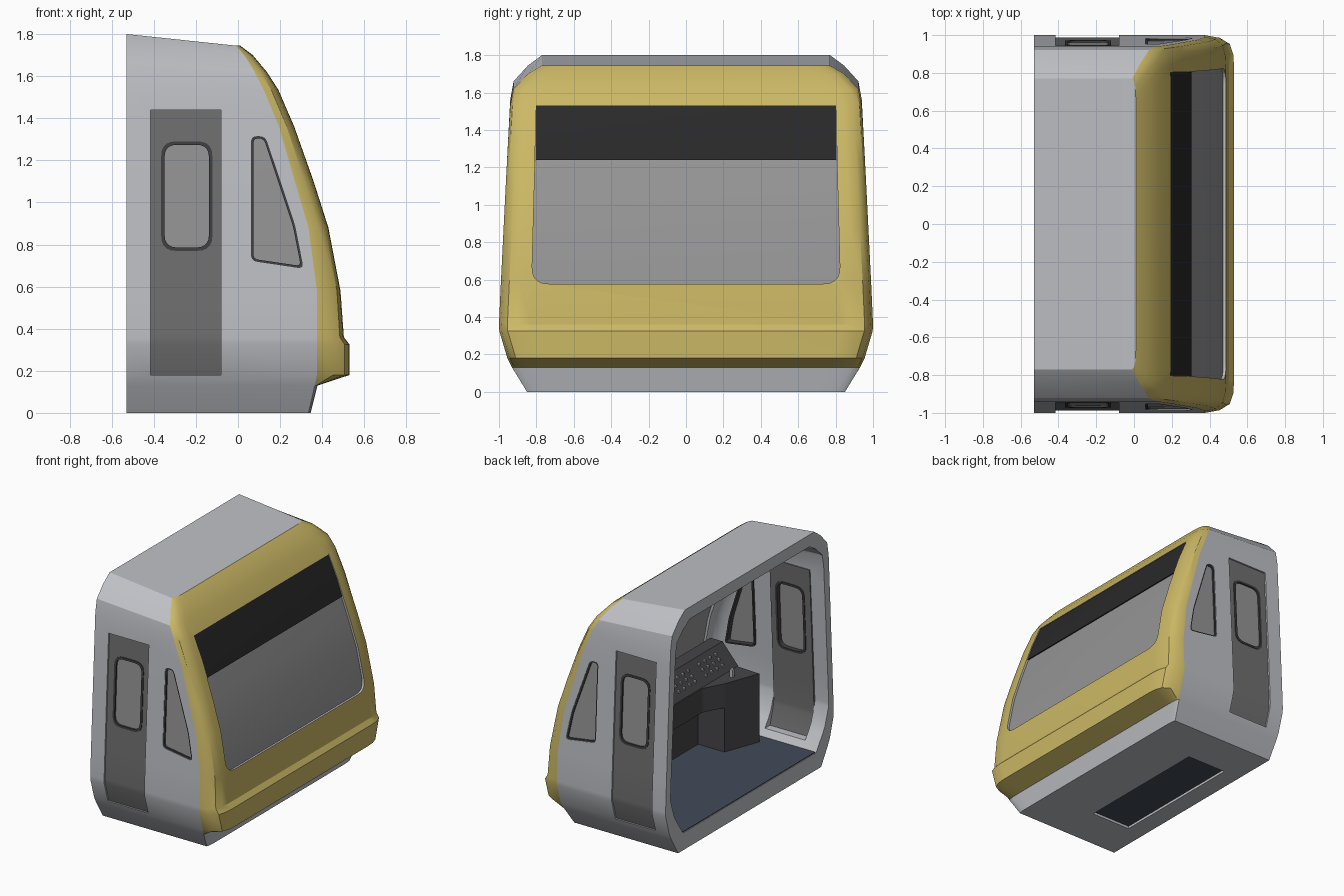
import bpy, bmesh, math
from mathutils import Vector

if "Cube" in bpy.data.objects:
    bpy.data.objects.remove(bpy.data.objects["Cube"])

def material(name, rgb):
    m = bpy.data.materials.new(name)
    m.diffuse_color = (*rgb, 1)
    m.use_nodes = True
    m.node_tree.nodes["Principled BSDF"].inputs["Base Color"].default_value = m.diffuse_color
    return m

GREY = material("body_grey", (.52, .53, .56))
YELLOW = material("mask_yellow", (.60, .48, .13))
DOOR = material("door_grey", (.16, .16, .16))
DARK = material("dark_trim", (.05, .05, .055))
GLASS = material("glass_grey", (.30, .30, .30))
TINT = material("tinted_band", (.022, .022, .022))
NAVY = material("floor_navy", (.055, .07, .10))
DESK = material("desk_dark", (.06, .06, .065))
BUTTON = material("button_light", (.5, .5, .5))

def finish(name, bm, mats=()):
    bmesh.ops.recalc_face_normals(bm, faces=bm.faces)
    me = bpy.data.meshes.new(name)
    bm.to_mesh(me)
    bm.free()
    for m in mats:
        me.materials.append(m)
    ob = bpy.data.objects.new(name, me)
    bpy.context.collection.objects.link(ob)
    return ob

# cab rows: z at front, z at back, half width, mask boundary x, nose x
ROWS = [(0, 0, .85, .335, .345), (.13, .13, .93, .365, .378), (.18, .18, .955, .375, .53),
        (.325, .325, .998, .375, .53), (.36, .36, 1.0, .375, .503), (.58, .58, .99, .375, .487),
        (.88, .88, .975, .335, .43), (1.1, 1.1, .964, .27, .36), (1.36, 1.37, .95, .195, .268),
        (1.53, 1.56, .94, .125, .195), (1.62, 1.66, .922, .08, .137), (1.70, 1.745, .845, .03, .07),
        (1.745, 1.8, .77, -.01, .01)]

def skin(name, t=0, back=-.53, lift=False, mats=()):
    """Closed cab volume, inset by t; lift also raises the floor and lowers the roof."""
    bm = bmesh.new()
    grid = []
    for zf, zb, ys, xb, xf in ROWS:
        ys, xb, xf = ys - t, xb - t, xf - t
        d = xf - xb
        half = [(back, ys, zb), (xb, ys, zf), (xb + .5 * d, ys - .012, zf),
                (xb + .85 * d, ys - .045, zf), (xb + .97 * d, ys - .10, zf),
                (xf, ys - .17, zf)]
        path = half + [(x, -y, z) for x, y, z in reversed(half)]
        if lift:
            path = [(x, y, .13 + z * .885) for x, y, z in path]
        grid.append([bm.verts.new(p) for p in path])
    n = len(grid[0])
    for r, (a, b) in enumerate(zip(grid, grid[1:])):
        for i in range(n - 1):
            f = bm.faces.new((a[i], a[i + 1], b[i + 1], b[i]))
            if mats and r >= 1 and 1 <= i < n - 2:
                f.material_index = 1
    for row in (grid[0], grid[-1]):
        for i in range(n // 2 - 1):
            bm.faces.new((row[i], row[i + 1], row[n - 2 - i], row[n - 1 - i]))
    bm.faces.new([r[0] for r in grid] + [r[-1] for r in reversed(grid)])
    return finish(name, bm, mats)

def prism(name, pts, axis, lo, hi, mats=()):
    """Extrude a 2D outline along one axis."""
    bm = bmesh.new()
    put = {'x': lambda a, b, h: (h, a, b), 'y': lambda a, b, h: (a, h, b),
           'z': lambda a, b, h: (a, b, h)}[axis]
    low, top = [[bm.verts.new(put(a, b, h)) for a, b in pts] for h in (lo, hi)]
    bm.faces.new(low)
    bm.faces.new(top)
    for i in range(len(pts)):
        j = (i + 1) % len(pts)
        bm.faces.new((low[i], low[j], top[j], top[i]))
    return finish(name, bm, mats)

def rect(a0, a1, b0, b1):
    return [(a0, b0), (a1, b0), (a1, b1), (a0, b1)]

def rounded(pts, r, seg=5):
    out = []
    for i, p in enumerate(pts):
        p, a, b = Vector(p), Vector(pts[i - 1]), Vector(pts[(i + 1) % len(pts)])
        s, e = p + (a - p).normalized() * r, p + (b - p).normalized() * r
        for k in range(seg + 1):
            u = k / seg
            out.append(tuple(s * (1 - u) ** 2 + p * 2 * u * (1 - u) + e * u * u))
    return out

def inset(pts, t):
    """Shrink a counter-clockwise outline."""
    out = []
    for i, p in enumerate(pts):
        p = Vector(p)
        d1 = (p - Vector(pts[i - 1])).normalized()
        d2 = (Vector(pts[(i + 1) % len(pts)]) - p).normalized()
        n1, n2 = Vector((-d1.y, d1.x)), Vector((-d2.y, d2.x))
        out.append(tuple(p + (n1 + n2) * t / (1 + n1.dot(n2))))
    return out

def boolean(ob, cutter, op='DIFFERENCE'):
    m = ob.modifiers.new("cut", 'BOOLEAN')
    m.object, m.operation, m.solver = cutter, op, 'EXACT'
    bpy.context.view_layer.objects.active = ob
    bpy.ops.object.modifier_apply(modifier="cut")
    bpy.data.objects.remove(cutter)

def smooth(ob, angle=32):
    bpy.ops.object.select_all(action='DESELECT')
    ob.select_set(True)
    bpy.context.view_layer.objects.active = ob
    bpy.ops.object.shade_smooth_by_angle(angle=math.radians(angle))

def panel(name, outline, axis, span, t1, t2, mat, hole=None):
    """Piece of cab skin between insets t1 and t2, trimmed to an outline."""
    ob = skin(name, t1, mats=(mat,))
    boolean(ob, prism("trim", outline, axis, *span), 'INTERSECT')
    boolean(ob, skin("inner", t2, back=-.7))
    if hole:
        boolean(ob, prism("hole", hole, axis, *span))
    smooth(ob)
    return ob

# outlines of the openings
SIDE, FRONT = (-1.2, 1.2), (.04, .8)
door = rect(-.415, -.08, .18, 1.44)
door_win = rect(-.365, -.122, .77, 1.29)
side_win = [(.062, .722), (.312, .685), (.272, .89), (.13, 1.315), (.062, 1.315)]
lower = rounded([(-.825, .578), (.825, .578), (.807, 1.24), (-.807, 1.24)], .09)
screen = lower[:12] + [(.807, 1.24), (.803, 1.53), (-.803, 1.53), (-.807, 1.24)]
lower = lower[:12] + [(.807, 1.24), (-.807, 1.24)]
door_out, door_in = rounded(door_win, .07), rounded(inset(door_win, .016), .06)
side_out, side_in = rounded(side_win, .03), rounded(inset(side_win, .011), .024)

# hollow cab shell with all openings
shell = skin("cab_shell", mats=(GREY, YELLOW))
boolean(shell, skin("hollow", .06, back=-.7, lift=True))
boolean(shell, prism("c", door, 'y', *SIDE))
boolean(shell, prism("c", side_out, 'y', *SIDE))
boolean(shell, prism("c", screen, 'x', *FRONT))
boolean(shell, prism("c", rect(-.39, -.065, -.525, .525), 'z', -.1, .03))

# split the yellow front mask from the grey body
mask = shell.copy()
mask.data = shell.data.copy()
mask.name = "front_mask"
bpy.context.collection.objects.link(mask)
for ob, keep in ((shell, 0), (mask, 1)):
    bm = bmesh.new()
    bm.from_mesh(ob.data)
    bmesh.ops.delete(bm, geom=[f for f in bm.faces if f.material_index != keep], context='FACES')
    bm.to_mesh(ob.data)
    bm.free()
    smooth(ob)

# doors, windows and windscreen
panel("side_doors", door, 'y', SIDE, .012, .07, DOOR, door_out)
panel("door_window_frames", door_out, 'y', SIDE, .007, .075, DARK, door_in)
panel("door_windows", door_in, 'y', SIDE, .02, .04, GLASS)
panel("side_window_frames", side_out, 'y', SIDE, .004, .075, DARK, side_in)
panel("side_windows", side_in, 'y', SIDE, .014, .035, GLASS)
panel("windscreen", lower, 'x', FRONT, .015, .035, GLASS)
panel("windscreen_top_band", rect(-.805, .805, 1.24, 1.53), 'x', FRONT, .006, .03, TINT)

# floor and underside plate
prism("floor", rect(-.525, .285, -.785, .785), 'z', .125, .136, (NAVY,))
prism("underside_plate", rect(-.39, -.065, -.525, .525), 'z', .018, .03, (NAVY,))

# driver's desk wrapping round the seat space
half = [(.3, -.72), (-.12, -.70), (-.02, -.43), (.06, -.28)]
mirror = lambda pts: pts + [(a, -b) for a, b in reversed(pts)]
prism("desk_top", mirror(half), 'z', .47, .65, (DESK,))
for s, side in ((-1, "right"), (1, "left")):
    leg = [(-.12, .70), (-.02, .43), (.2, .43), (.2, .70)]
    prism(side + "_desk_cabinet", [(a, s * b) for a, b in leg], 'z', .136, .47, (DESK,))
prism("desk_back", rect(.2, .27, -.7, .7), 'z', .136, .47, (DESK,))
prism("instrument_panel", [(.07, .65), (.2, .80), (.3, .80), (.3, .65)], 'y', -.72, .72, (DESK,))

# rows of buttons on the sloping panel
bm = bmesh.new()
for row in range(3):
    for col in range(-9, 10):
        if col % 5 == 0:
            continue
        u = .3 + .22 * row
        made = bmesh.ops.create_cube(bm, size=.018)['verts']
        bmesh.ops.translate(bm, verts=made, vec=(.07 + .13 * u, col * .065, .65 + .15 * u))
finish("panel_buttons", bm, (BUTTON,))

# control levers
for y in (-.55, .55):
    prism("control_lever", rect(-.01, .015, y - .012, y + .012), 'z', .65, .71, (BUTTON,))
